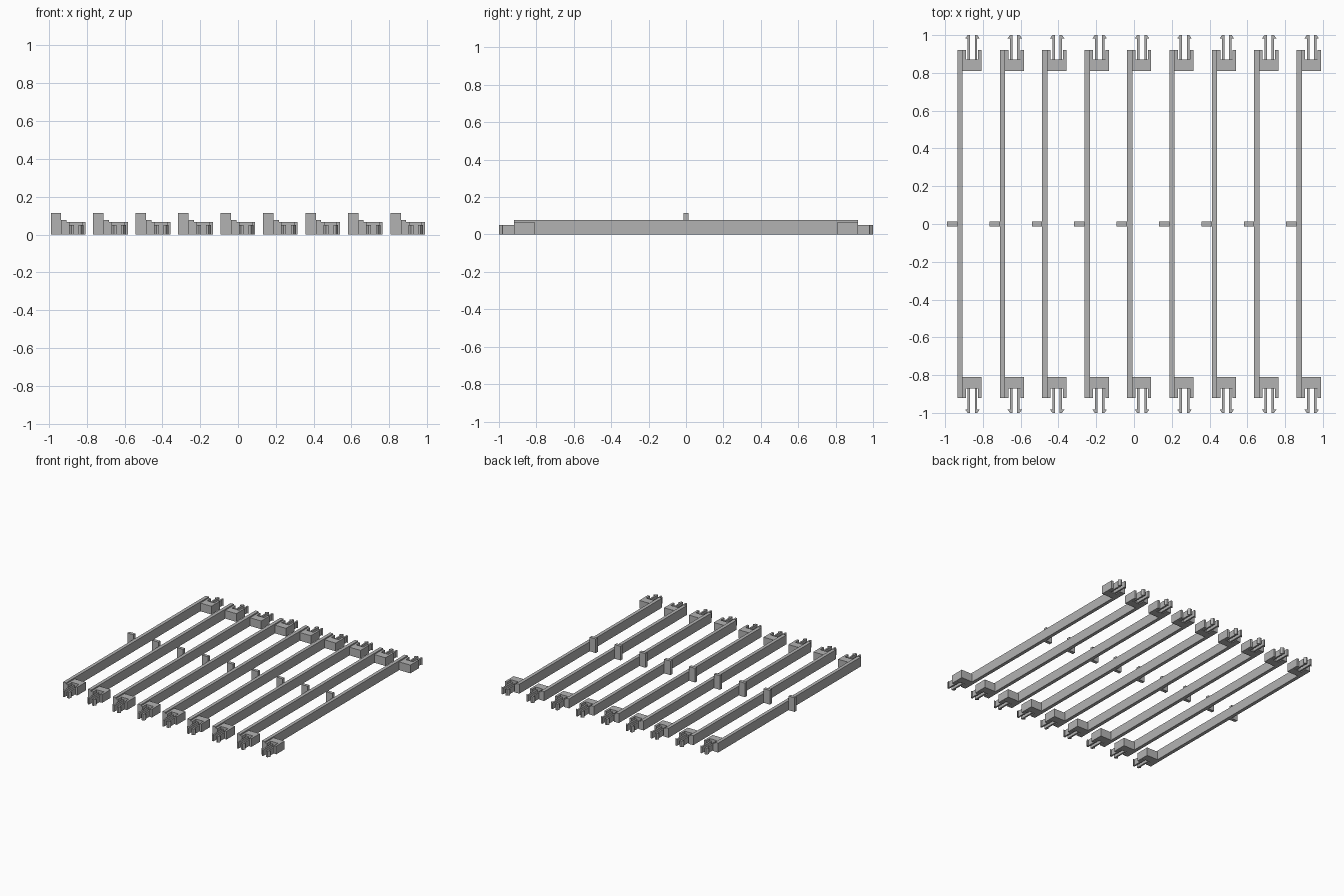
import bpy
import bmesh

cube = bpy.data.objects.get("Cube")
if cube:
    bpy.data.objects.remove(cube, do_unlink=True)

grey = bpy.data.materials.new("mid grey")
grey.use_nodes = True
colour = (0.45, 0.45, 0.45, 1)
grey.diffuse_color = colour
grey.node_tree.nodes["Principled BSDF"].inputs["Base Color"].default_value = colour

COUNT, SPACING, LEFT = 9, 0.2245, -0.99


def extrude_outlines(name, outlines, height, mirror=False):
    """Raise flat outlines from the ground, optionally mirrored to the other end."""
    bm = bmesh.new()
    for outline in outlines:
        face = bm.faces.new([bm.verts.new((x, y, 0)) for x, y in outline])
        raised = bmesh.ops.extrude_face_region(bm, geom=[face])["geom"]
        verts = [v for v in raised if isinstance(v, bmesh.types.BMVert)]
        bmesh.ops.translate(bm, verts=verts, vec=(0, 0, height))
    bmesh.ops.recalc_face_normals(bm, faces=bm.faces)
    mesh = bpy.data.meshes.new(name)
    bm.to_mesh(mesh)
    bm.free()
    mesh.materials.append(grey)
    if mirror:
        bm = bmesh.new()
        bm.from_mesh(mesh)
        copy = bmesh.ops.duplicate(bm, geom=bm.verts[:] + bm.edges[:] + bm.faces[:])["geom"]
        verts = [v for v in copy if isinstance(v, bmesh.types.BMVert)]
        bmesh.ops.scale(bm, verts=verts, vec=(1, -1, 1))
        bmesh.ops.recalc_face_normals(bm, faces=bm.faces)
        bm.to_mesh(mesh)
        bm.free()
    return mesh


def rectangle(x0, x1, y0, y1):
    return [(x0, y0), (x1, y0), (x1, y1), (x0, y1)]


def prong(inner, side):
    """Barbed snap prong, with the barb pointing to the given side."""
    outline = [(0, 0.865), (0, 1), (0.013, 1), (0.026, 0.982), (0.013, 0.982), (0.013, 0.865)]
    return [(inner + side * x, y) for x, y in outline]


# U-shaped socket that the prongs stand in
socket = [(0.083, 0.81), (0.183, 0.81), (0.183, 0.92), (0.165, 0.92),
          (0.165, 0.872), (0.1, 0.872), (0.1, 0.92), (0.083, 0.92)]

parts = {
    "rail": extrude_outlines("rail", [rectangle(0.055, 0.083, -0.92, 0.92)], 0.077),
    "middle_tab": extrude_outlines("middle_tab", [rectangle(0, 0.055, -0.013, 0.013)], 0.115),
    "end_sockets": extrude_outlines("end_sockets", [socket], 0.067, mirror=True),
    "snap_prongs": extrude_outlines("snap_prongs", [prong(0.122, -1), prong(0.147, 1)], 0.05, mirror=True),
}

# Row of identical rails
for i in range(COUNT):
    for name, mesh in parts.items():
        obj = bpy.data.objects.new(f"{name}_{i + 1}", mesh)
        obj.location.x = LEFT + i * SPACING
        bpy.context.collection.objects.link(obj)
